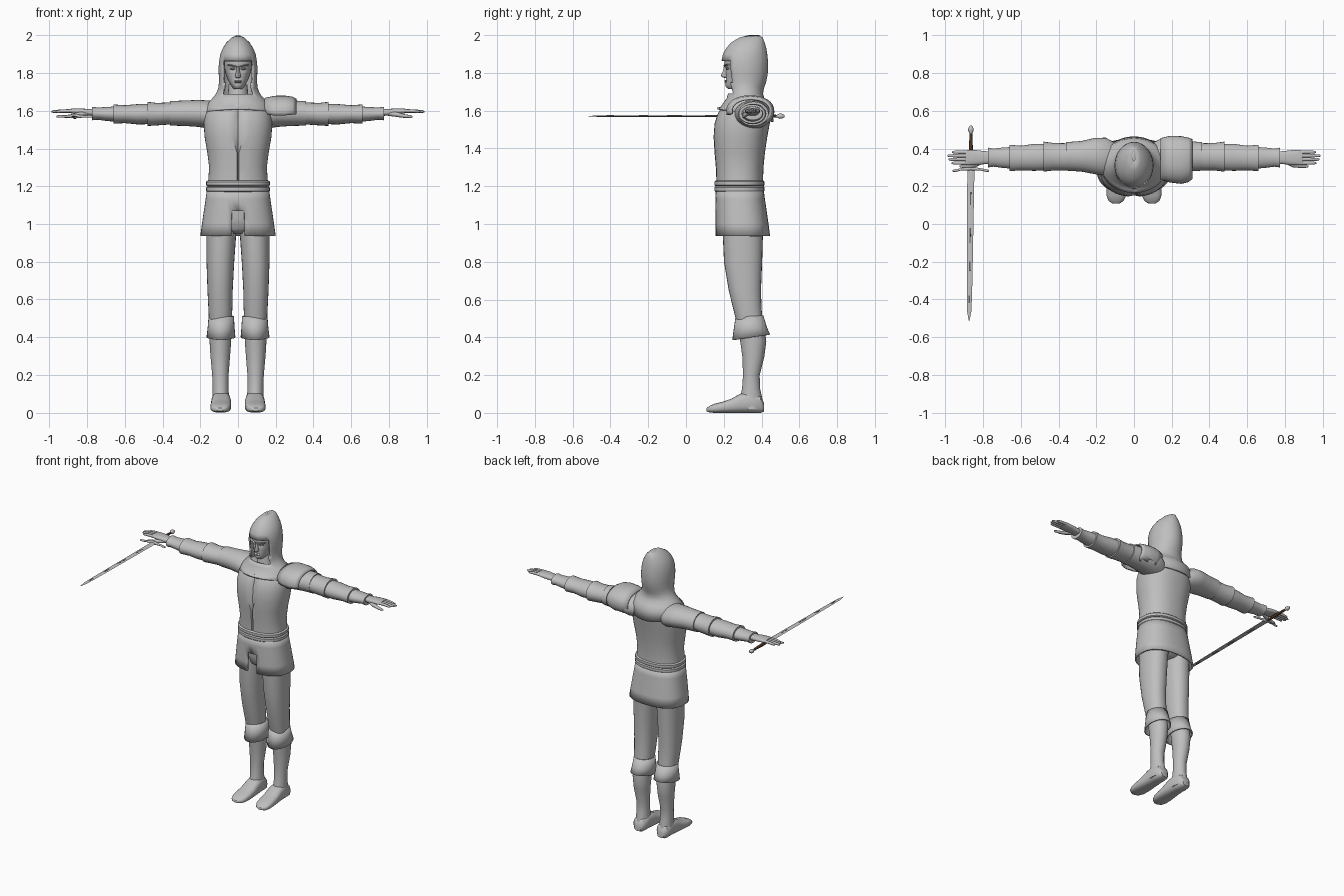
import bpy, bmesh, math
from mathutils import Vector


def material(name, col):
    m = bpy.data.materials.new(name)
    m.diffuse_color = (*col, 1)
    return m


GREY = material("plain grey", (0.52, 0.52, 0.52))
STEEL = material("steel", (0.56, 0.56, 0.57))
DARK = material("dark steel", (0.12, 0.12, 0.12))
BROWN = material("brown leather", (0.07, 0.035, 0.018))


def loft(name, axis, sections, n=24, p=2.0, mat=GREY, side=1, caps=True,
         warp=None, cut=None, thick=0):
    """Skin rings along an axis; each section is (t, a0, a1, b0, b1)."""
    bm = bmesh.new()
    rings = []
    for t, a0, a1, b0, b1 in sections:
        ring = []
        for k in range(n):
            s, c = math.sin(k * math.tau / n), math.cos(k * math.tau / n)
            s = math.copysign(abs(s) ** (2 / p), s)
            c = math.copysign(abs(c) ** (2 / p), c)
            a = (a0 + a1) / 2 + (a1 - a0) / 2 * s
            b = (b0 + b1) / 2 - (b1 - b0) / 2 * c
            v = Vector({'z': (a, b, t), 'x': (t, a, b), 'y': (a, t, b)}[axis])
            if warp:
                v = Vector(warp(*v))
            v.x *= side
            ring.append(bm.verts.new(v))
        rings.append(ring)
    for r, q in zip(rings, rings[1:]):
        for k in range(n):
            bm.faces.new((r[k], r[(k + 1) % n], q[(k + 1) % n], q[k]))
    if caps:
        bm.faces.new(rings[0])
        bm.faces.new(rings[-1])
    bmesh.ops.recalc_face_normals(bm, faces=bm.faces)
    if cut:
        gone = [f for f in bm.faces if cut(f.calc_center_median())]
        bmesh.ops.delete(bm, geom=gone, context='FACES')
    me = bpy.data.meshes.new(name)
    bm.to_mesh(me)
    bm.free()
    me.materials.append(mat)
    ob = bpy.data.objects.new(name, me)
    bpy.context.collection.objects.link(ob)
    if thick:
        mod = ob.modifiers.new("thickness", 'SOLIDIFY')
        mod.thickness = thick
        mod.offset = -1
    return ob


def sym(rows):
    """Rows (z, half_width, y0, y1) to full sections."""
    return [(z, -w, w, y0, y1) for z, w, y0, y1 in rows]


# jerkin with a front closing groove
def groove(x, y, z):
    if y < 0.24 and abs(x) < 0.03 and 1.21 < z < 1.63:
        if abs(x) < 0.002:
            return x, y + 0.018, z
        return math.copysign(0.006, x), y, z
    return x, y, z


loft("jerkin", 'z', sym([
    (1.16, .163, .16, .41), (1.23, .158, .16, .408), (1.3, .153, .157, .41), (1.38, .163, .15, .418),
    (1.46, .177, .145, .43), (1.53, .182, .15, .443), (1.58, .178, .165, .452), (1.62, .165, .19, .448),
    (1.65, .13, .22, .42)]), n=48, p=2.3, warp=groove)

# belt of two rolls
for i, z in enumerate((1.17, 1.2)):
    loft("belt_roll_%d" % i, 'z', sym([
        (z, .162, .157, .409), (z + .006, .169, .15, .416), (z + .024, .169, .15, .416),
        (z + .03, .162, .157, .409)]), n=48, p=2.3)

# skirt with a front slit, pelvis below it
loft("skirt", 'z', sym([
    (1.19, .164, .158, .41), (1.13, .172, .156, .418), (1.07, .181, .155, .427),
    (1.0, .191, .155, .437), (.937, .2, .156, .445)]), n=48, p=2.4, caps=False, thick=.012,
    cut=lambda c: c.y < .25 and c.z < 1.07 and abs(c.x) < .045)
loft("pelvis", 'z', sym([
    (.95, .05, .23, .38), (.975, .11, .2, .41), (1.03, .155, .19, .415), (1.12, .155, .185, .4)]), n=32)


# hood and shoulder cape with face opening
def opening(c):
    ang = math.atan2(abs(c.x) / .1, (.31 - c.y) / .12)
    return 1.69 < c.z < 1.868 and ang < math.radians(52.5)


loft("hood", 'z', sym([
    (2.0, .01, .335, .385), (1.988, .035, .285, .405), (1.962, .062, .24, .416), (1.93, .082, .212, .425),
    (1.9, .094, .196, .43), (1.865, .1, .188, .434), (1.83, .103, .187, .435), (1.79, .102, .192, .432),
    (1.75, .101, .202, .424), (1.72, .105, .212, .413), (1.69, .117, .222, .408), (1.665, .138, .215, .415),
    (1.642, .158, .198, .435), (1.62, .172, .183, .454), (1.58, .18, .165, .464)]),
    n=48, caps=False, thick=.01, cut=opening,
    warp=lambda x, y, z: (x, y, z - (y - .31) * .25) if z < 1.6 else (x, y, z))
loft("hood_peak", 'z', sym([(1.99, .025, .3, .4), (2.0, .01, .335, .385)]), n=24)


# head with eye sockets, nose, brows and lips
def sockets(x, y, z):
    d = math.exp(-((abs(x) - .028) / .014) ** 2 - ((z - 1.822) / .01) ** 2)
    return x, y + .012 * d if y < .26 else y, z


loft("face", 'z', sym([
    (1.715, .022, .225, .35), (1.724, .03, .212, .36), (1.74, .04, .207, .37), (1.755, .049, .211, .38),
    (1.775, .058, .212, .39), (1.795, .065, .211, .4), (1.81, .069, .21, .4), (1.822, .071, .209, .4),
    (1.834, .073, .206, .4), (1.848, .074, .203, .4), (1.875, .074, .206, .4), (1.91, .06, .23, .38)]),
    n=40, p=2.2, warp=sockets)
loft("neck", 'z', sym([(1.62, .065, .24, .38), (1.66, .055, .25, .37), (1.74, .05, .26, .37)]), n=24)
loft("nose", 'z', sym([
    (1.835, .007, .2, .23), (1.81, .009, .196, .23), (1.787, .015, .185, .23),
    (1.778, .014, .19, .23), (1.774, .01, .202, .23)]), n=12)
for i, z in enumerate((1.752, 1.7585)):
    loft("lip_%d" % i, 'z', sym([
        (z - .004, .016, .207, .225), (z, .02, .203, .225), (z + .003, .016, .207, .225)]), n=12)

for side, tag in ((1, "left"), (-1, "right")):
    # brow and eye
    loft(tag + "_brow", 'x', [
        (.008, .2, .215, 1.832, 1.838), (.03, .199, .215, 1.836, 1.844), (.055, .213, .235, 1.842, 1.847)],
        n=8, side=side)
    loft(tag + "_eye", 'x', [
        (.016, .212, .225, 1.82, 1.824), (.028, .211, .225, 1.816, 1.828), (.042, .217, .23, 1.82, 1.824)],
        n=8, side=side)

    # sleeve and overlapping arm guards
    loft(tag + "_upper_sleeve", 'x', [
        (.1, .25, .43, 1.50, 1.63), (.15, .255, .458, 1.505, 1.655), (.21, .265, .456, 1.515, 1.658),
        (.28, .278, .44, 1.52, 1.655), (.36, .283, .434, 1.522, 1.652)], side=side, n=28)
    loft(tag + "_arm_guard", 'x', [
        (.33, .283, .43, 1.53, 1.645), (.36, .284, .428, 1.528, 1.645), (.43, .284, .43, 1.523, 1.642),
        (.48, .277, .437, 1.52, 1.648)], side=side)
    loft(tag + "_elbow_guard", 'x', [
        (.46, .285, .425, 1.53, 1.637), (.53, .282, .425, 1.528, 1.636), (.6, .285, .415, 1.535, 1.63),
        (.66, .28, .42, 1.532, 1.634)], side=side)
    loft(tag + "_forearm_guard", 'x', [
        (.63, .292, .41, 1.54, 1.625), (.7, .298, .405, 1.547, 1.62), (.745, .304, .4, 1.553, 1.618),
        (.775, .3, .405, 1.55, 1.622)], side=side)

    # hand
    loft(tag + "_palm", 'x', [
        (.75, .318, .385, 1.572, 1.61), (.79, .318, .386, 1.575, 1.61), (.84, .312, .392, 1.58, 1.613),
        (.88, .312, .392, 1.586, 1.612), (.895, .315, .39, 1.59, 1.61)], n=20, p=2.5, side=side)
    for i, (y, tip) in enumerate(((.323, .968), (.343, .985), (.362, .99), (.381, .965))):
        loft("%s_finger_%d" % (tag, i), 'x', [
            (.87, y - .01, y + .01, 1.59, 1.61), (.93, y - .009, y + .009, 1.59, 1.608),
            (tip - .012, y - .008, y + .008, 1.589, 1.604), (tip, y - .004, y + .004, 1.592, 1.599)],
            n=10, side=side)
    loft(tag + "_thumb", 'x', [
        (.79, .325, .35, 1.575, 1.6), (.84, .3, .33, 1.568, 1.594), (.88, .297, .32, 1.563, 1.583),
        (.915, .298, .314, 1.562, 1.577), (.925, .302, .31, 1.565, 1.573)], n=10, side=side)

    # leg
    loft(tag + "_thigh", 'z', [
        (1.02, .005, .17, .19, .415), (.94, .01, .168, .195, .407), (.8, .02, .167, .201, .403),
        (.65, .028, .162, .226, .397), (.55, .03, .157, .25, .4), (.45, .035, .152, .275, .41)],
        n=28, p=2.2, side=side)
    loft(tag + "_boot_cuff", 'z', [
        (.512, .022, .156, .262, .41), (.45, .018, .161, .253, .428), (.4, .014, .167, .245, .445)],
        n=28, side=side, caps=False, thick=.008,
        warp=lambda x, y, z: (x, y, z + (y - .34) * (.15 if z < .43 else .05)))
    loft(tag + "_boot_shaft", 'z', [
        (.48, .034, .153, .278, .41), (.38, .036, .151, .287, .425), (.3, .042, .146, .298, .415),
        (.2, .05, .137, .302, .39), (.13, .051, .134, .297, .392), (.07, .046, .137, .285, .405),
        (.02, .043, .138, .28, .41)], n=28, side=side)
    loft(tag + "_boot_foot", 'y', [
        (.414, .065, .115, .008, .05), (.395, .047, .134, 0, .09), (.34, .041, .139, 0, .115),
        (.285, .037, .142, 0, .1), (.24, .036, .145, 0, .075), (.19, .037, .147, 0, .058),
        (.15, .042, .145, 0, .048), (.122, .055, .135, .003, .036), (.108, .078, .112, .008, .024)],
        n=24, p=2.7, side=side)

# single shoulder plate on the left
loft("shoulder_plate", 'x', [
    (.14, .235, .455, 1.53, 1.668), (.19, .22, .468, 1.51, 1.68), (.25, .213, .466, 1.51, 1.681),
    (.29, .222, .458, 1.52, 1.675), (.31, .24, .45, 1.53, 1.665)], n=32, p=2.2, caps=False, thick=.01,
    cut=lambda c: c.z < (1.575 if c.y < .34 else 1.54))

# sword: blade, fuller marks, guard, grip, pommel
loft("blade", 'y', [
    (.295, -.884, -.846, 1.566, 1.576), (-.3, -.887, -.857, 1.567, 1.575),
    (-.46, -.886, -.862, 1.567, 1.575), (-.515, -.876, -.873, 1.57, 1.572)], n=4, mat=STEEL)
for i, (y0, y1) in enumerate(((.17, .1), (-.02, -.1), (-.2, -.25), (-.38, -.42))):
    x = -.865 - (.295 - y0) * .012
    loft("fuller_mark_%d" % i, 'y', [
        (y0, x - .004, x + .004, 1.5655, 1.5765), (y1, x - .005, x + .003, 1.5655, 1.5765)],
        n=8, p=4, mat=DARK)
loft("cross_guard", 'x', [
    (-.962, .277, .287, 1.566, 1.576), (-.945, .276, .291, 1.564, 1.578), (-.915, .284, .296, 1.565, 1.577),
    (-.865, .284, .306, 1.56, 1.582), (-.815, .284, .296, 1.565, 1.577), (-.785, .276, .291, 1.564, 1.578),
    (-.768, .277, .287, 1.566, 1.576)], n=10, mat=STEEL)
loft("grip", 'y', [
    (.3, -.873, -.857, 1.563, 1.579), (.39, -.876, -.854, 1.56, 1.582), (.485, -.872, -.858, 1.564, 1.578)],
    n=12, mat=BROWN)
loft("pommel", 'y', [
    (.48, -.872, -.858, 1.564, 1.578), (.495, -.88, -.85, 1.557, 1.585), (.508, -.879, -.851, 1.558, 1.584),
    (.522, -.87, -.86, 1.566, 1.576)], n=12, mat=STEEL)

# smooth shading with sharp rims
for ob in bpy.data.objects:
    ob.select_set(True)
    bpy.context.view_layer.objects.active = ob
bpy.ops.object.shade_smooth_by_angle(angle=math.radians(42))
